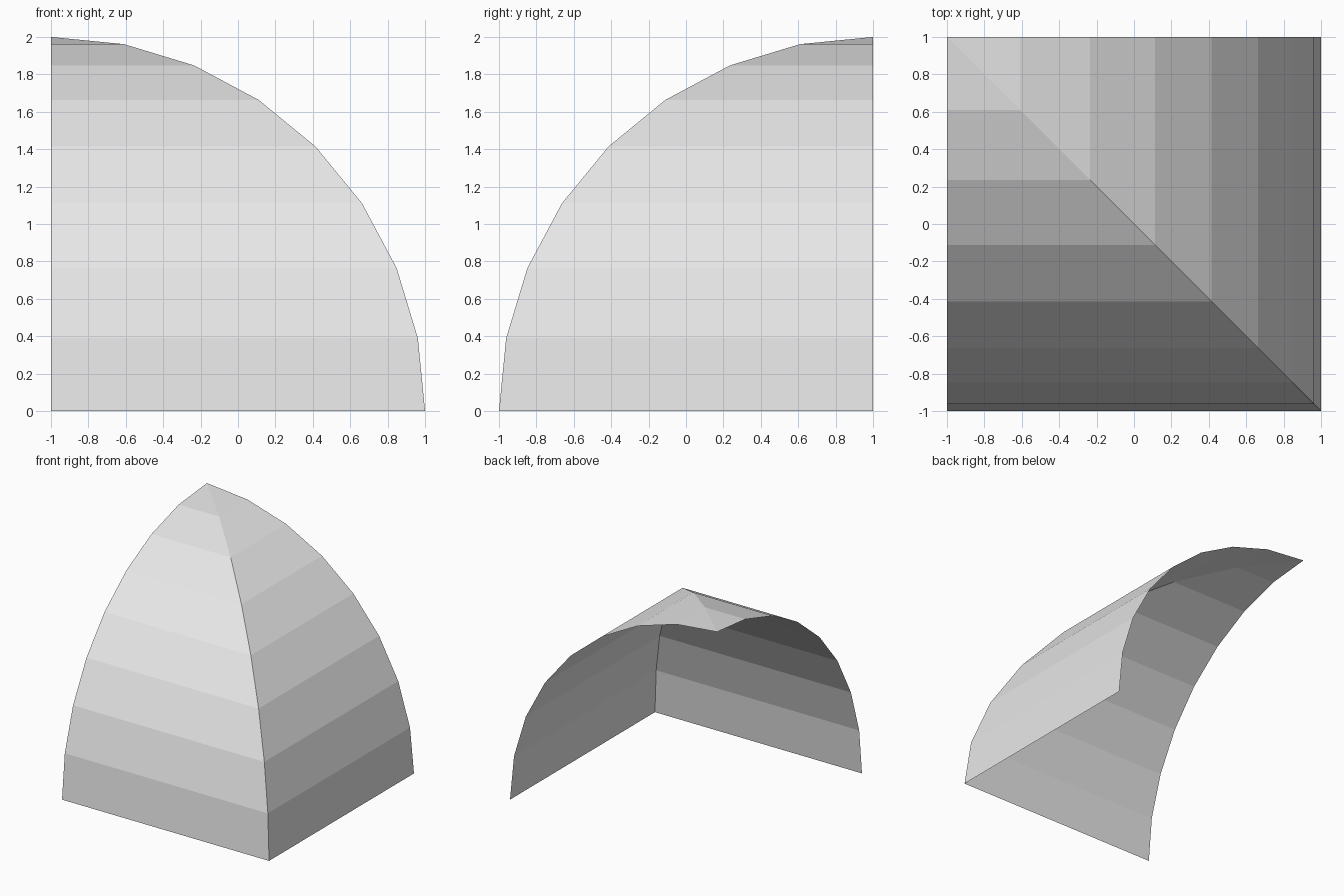
import bpy
import bmesh
import math

RADIUS = 2.0
STEPS = 8

# Remove the default cube
cube = bpy.data.objects.get("Cube")
if cube:
    bpy.data.objects.remove(cube, do_unlink=True)

# Single pale grey colour
grey = bpy.data.materials.new("pale_grey")
grey.use_nodes = True
colour = (0.8, 0.8, 0.8, 1.0)
grey.diffuse_color = colour
grey.node_tree.nodes["Principled BSDF"].inputs["Base Color"].default_value = colour

# Quarter of a square dome: open shell of two curved panels meeting at a diagonal hip
bm = bmesh.new()
rows = []
for i in range(STEPS):
    angle = math.pi / 2 * i / STEPS
    reach = RADIUS * math.cos(angle) - 1
    z = RADIUS * math.sin(angle)
    front_end = bm.verts.new((-1, -reach, z))
    hip = bm.verts.new((reach, -reach, z))
    side_end = bm.verts.new((reach, 1, z))
    rows.append((front_end, hip, side_end))

# Straight bands of both panels
for low, high in zip(rows, rows[1:]):
    for k in range(2):
        bm.faces.new((low[k], low[k + 1], high[k + 1], high[k]))

# Closing triangles at the tip
tip = bm.verts.new((-1, 1, RADIUS))
for k in range(2):
    bm.faces.new((rows[-1][k], rows[-1][k + 1], tip))

mesh = bpy.data.meshes.new("dome_corner")
bm.to_mesh(mesh)
bm.free()
mesh.materials.append(grey)
dome = bpy.data.objects.new("dome_corner", mesh)
bpy.context.collection.objects.link(dome)
